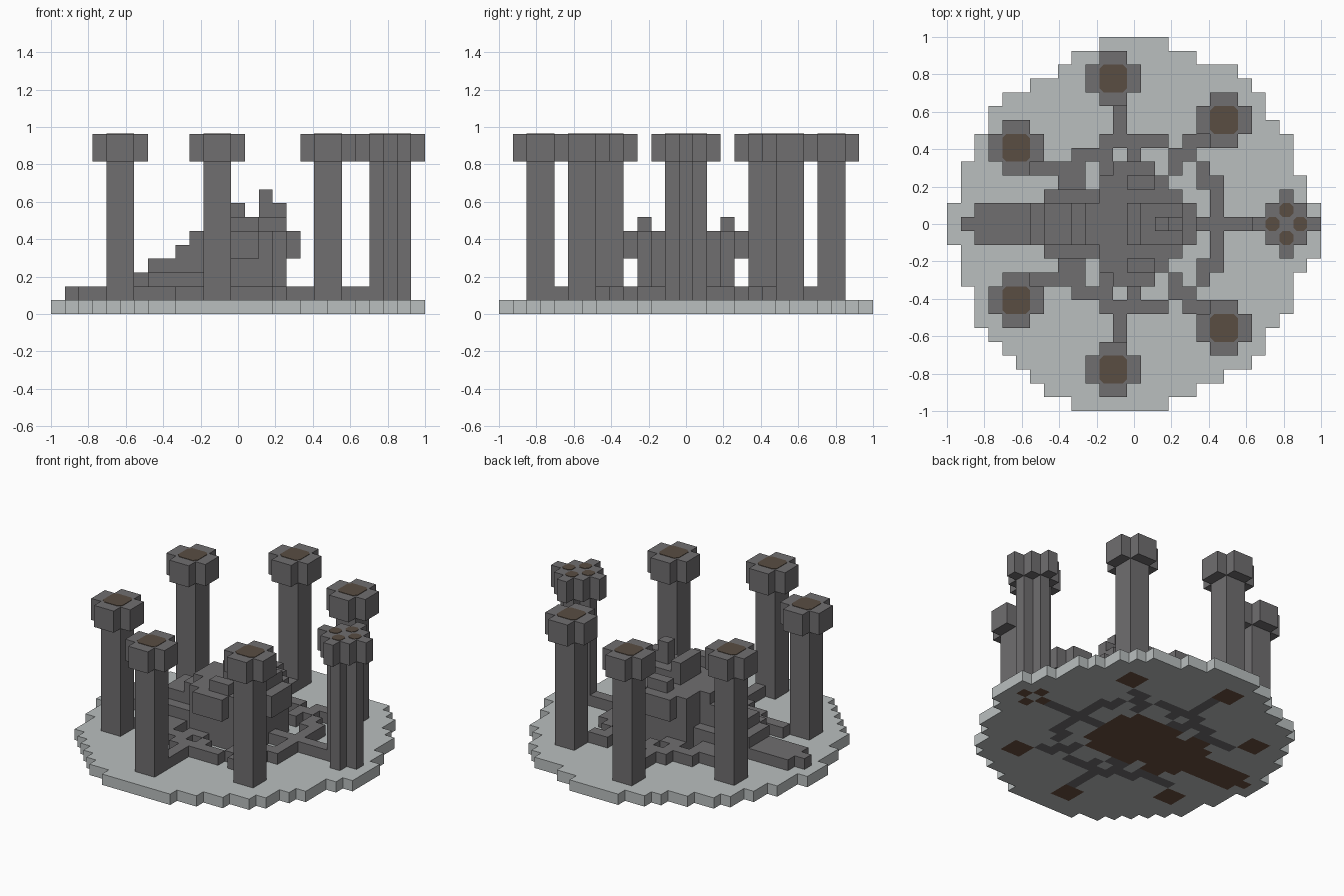
import bpy, bmesh, math
from mathutils import Vector

if "Cube" in bpy.data.objects:
    bpy.data.objects.remove(bpy.data.objects["Cube"], do_unlink=True)

N = 27            # blocks along the longest side
U = 2 / N         # block size


def material(name, rgb):
    m = bpy.data.materials.new(name)
    m.use_nodes = True
    m.diffuse_color = (*rgb, 1)
    m.node_tree.nodes["Principled BSDF"].inputs["Base Color"].default_value = (*rgb, 1)
    return m


PALE = material("pale_stone", (0.49, 0.52, 0.52))
STONE = material("dark_stone", (0.162, 0.156, 0.162))
BROWN = material("brown_earth", (0.10, 0.074, 0.055))
UNDER = material("brown_underside", (0.15, 0.08, 0.05))


def box(cols, rows, layers):
    """Set of block cells between inclusive limits."""
    return {(x, y, z) for x in range(cols[0], cols[1] + 1)
            for y in range(rows[0], rows[1] + 1)
            for z in range(layers[0], layers[1] + 1)}


def mirrored(cells):
    """Add the copy across the front-back middle."""
    return cells | {(x, N - 1 - y, z) for x, y, z in cells}


def build(name, cells, mats, rule=None):
    """Make the outer skin of a set of blocks."""
    bm = bmesh.new()
    for c in cells:
        for axis in range(3):
            for side in (0, 1):
                near = list(c)
                near[axis] += 2 * side - 1
                if tuple(near) in cells:
                    continue
                a, b = (axis + 1) % 3, (axis + 2) % 3
                quad = []
                for da, db in ((0, 0), (1, 0), (1, 1), (0, 1)):
                    p = list(c)
                    p[axis] += side
                    p[a] += da
                    p[b] += db
                    quad.append(bm.verts.new((p[0] * U - 1, p[1] * U - 1, p[2] * U)))
                f = bm.faces.new(quad if side else quad[::-1])
                if rule:
                    f.material_index = rule(c, axis, side)
    bmesh.ops.remove_doubles(bm, verts=bm.verts[:], dist=U / 100)
    bmesh.ops.dissolve_limit(bm, angle_limit=math.radians(1), verts=bm.verts[:],
                             edges=bm.edges[:], delimit={'MATERIAL'})
    finish(name, bm, mats)


def finish(name, bm, mats):
    mesh = bpy.data.meshes.new(name)
    bm.to_mesh(mesh)
    bm.free()
    for m in mats:
        mesh.materials.append(m)
    bpy.context.collection.objects.link(bpy.data.objects.new(name, mesh))


def plate(name, x, y, size, cut):
    """Thin brown patch with clipped corners on a tower top."""
    bm = bmesh.new()
    h, k = size / 2 * U, (size / 2 - cut) * U
    ring = [(h, -k), (h, k), (k, h), (-k, h), (-h, k), (-h, -k), (-k, -h), (k, -h)]
    face = bm.faces.new([bm.verts.new((x * U - 1 + px, y * U - 1 + py, TOP * U))
                         for px, py in ring])
    ext = bmesh.ops.extrude_face_region(bm, geom=[face])
    up = [g for g in ext["geom"] if isinstance(g, bmesh.types.BMVert)]
    bmesh.ops.translate(bm, verts=up, vec=Vector((0, 0, 0.003)))
    bmesh.ops.recalc_face_normals(bm, faces=bm.faces[:])
    finish(name, bm, [BROWN])


TOP = 13

# Six square towers with cross-shaped caps
footprint = set()
for label, cx, cy in (("left", 19, 20), ("middle", 11, 23), ("right", 4, 18)):
    for place, y in (("back", cy), ("front", N - 2 - cy)):
        shaft = box((cx, cx + 1), (y, y + 1), (1, 10))
        cap = (box((cx - 1, cx + 2), (y, y + 1), (11, 12))
               | box((cx, cx + 1), (y - 1, y + 2), (11, 12)))
        build(f"{place}_{label}_tower", shaft | cap, [STONE])
        plate(f"{place}_{label}_tower_patch", cx + 1, y + 1, 2, 0.3)
        footprint |= {(c[0], c[1]) for c in shaft}

# Round tower on the left, with a diamond cap
ex, ey = 24, 13


def diamond(r, layers):
    return {(x, y, z) for x, y, z in box((ex - r, ex + r), (ey - r, ey + r), layers)
            if abs(x - ex) + abs(y - ey) <= r}


build("round_tower", diamond(1, (1, 10)) | diamond(2, (11, 12)), [STONE])
for i, (dx, dy) in enumerate(((1, 0), (0, 1), (-1, 0), (0, -1))):
    plate(f"round_tower_patch_{i}", ex + dx + 0.5, ey + dy + 0.5, 1, 0.25)
    footprint.add((ex + dx, ey + dy))

# Stepped ramp rising from the right
ramp = box((1, 1), (13, 13), (1, 1))
for layer, start in enumerate((2, 6, 7, 9, 10), 1):
    ramp |= box((start, 12), (12, 14), (layer, layer))
ramp |= mirrored(box((7, 10), (15, 15), (1, 2)) | box((8, 9), (16, 16), (1, 1)))
build("stepped_ramp", ramp, [STONE])

# Central keep: body, overhanging upper floor and broken crown
keep = box((11, 15), (10, 16), (1, 5)) | box((16, 16), (11, 15), (1, 5))
keep |= box((17, 17), (12, 14), (4, 5))
keep |= mirrored(box((12, 14), (17, 17), (4, 5)) | box((13, 14), (16, 16), (6, 6)))
keep |= box((13, 16), (12, 14), (6, 6)) | box((13, 13), (12, 14), (7, 7))
keep |= box((15, 16), (13, 13), (7, 7)) | box((15, 15), (13, 13), (8, 8))
build("central_keep", keep, [STONE])
footprint |= {(x, y) for x, y, z in ramp | keep if z == 1}

# Low ring wall with spokes to the towers: (cols, rows)
runs = [((11, 15), (19, 19)), ((12, 12), (20, 22)), ((13, 13), (18, 18)),
        ((9, 11), (18, 18)), ((8, 9), (17, 17)), ((11, 12), (17, 17)),
        ((6, 7), (17, 17)), ((16, 17), (18, 18)), ((17, 18), (19, 19)),
        ((16, 16), (17, 17)), ((18, 18), (16, 17)), ((17, 23), (13, 13)),
        ((19, 19), (13, 16))]
walls = set()
for cols, rows in runs:
    walls |= box(cols, rows, (1, 1))
walls = mirrored(walls)
build("ring_wall", walls, [STONE])
wall_plan = {(x, y) for x, y, z in walls}

# Round ground slab: first and last block of each row, front to back
spans = [(9, 15), (7, 17), (6, 19), (5, 21), (4, 22), (3, 22), (2, 23), (2, 24), (2, 24),
         (1, 24), (1, 25), (1, 26), (0, 26), (0, 26), (0, 26), (1, 25), (1, 25), (1, 24),
         (2, 24), (2, 24), (3, 23), (3, 22), (4, 22), (6, 21), (8, 20), (9, 17), (11, 15)]
slab = set()
for y, span in enumerate(spans):
    slab |= box(span, (y, y), (0, 0))


def underside(cell, axis, side):
    """Foundations show through on the bottom face."""
    if axis == 2 and side == 0:
        if cell[:2] in footprint:
            return 2
        if cell[:2] in wall_plan:
            return 1
    return 0


build("ground_slab", slab, [PALE, STONE, UNDER], underside)
